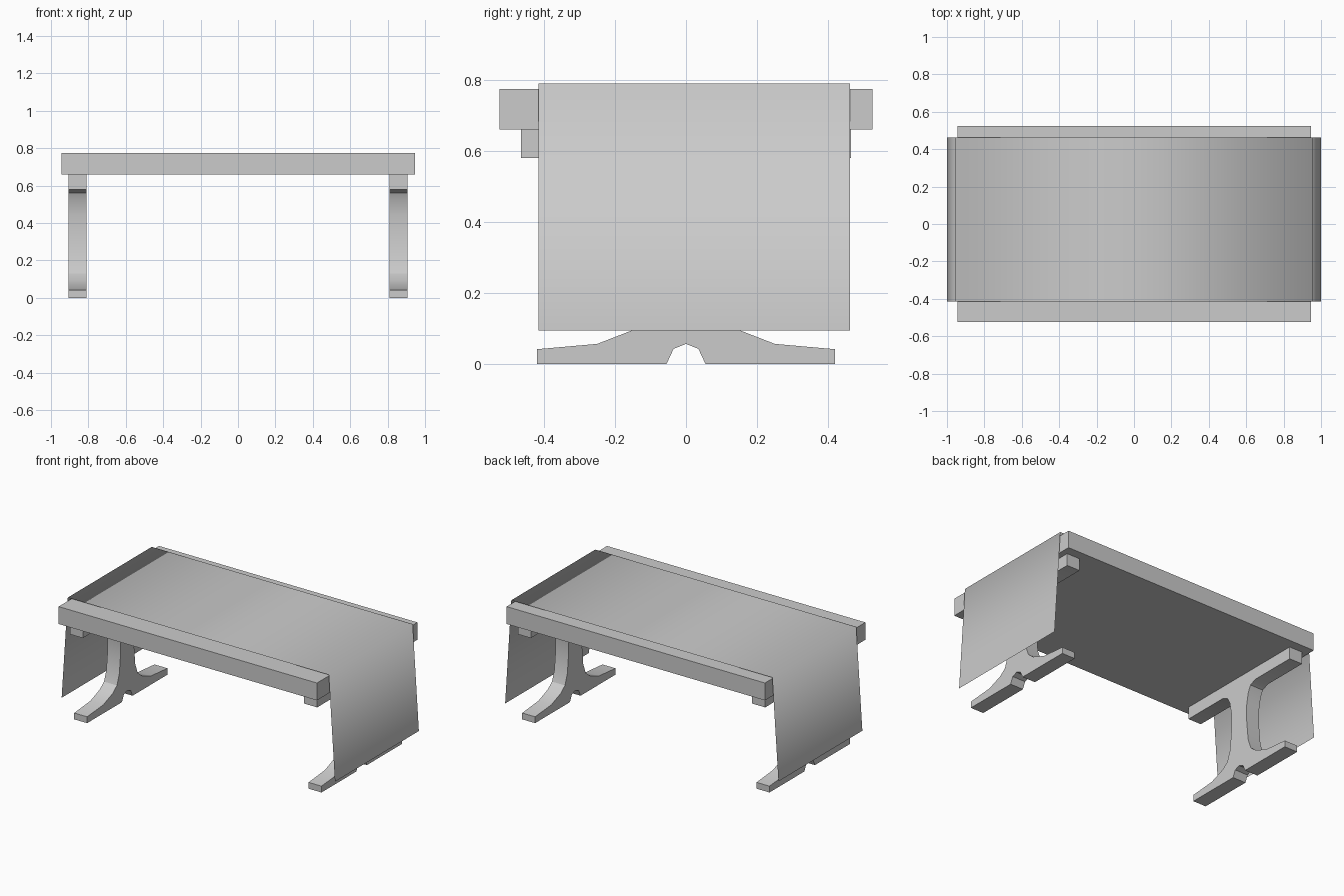
import bpy

if "Cube" in bpy.data.objects:
    bpy.data.objects.remove(bpy.data.objects["Cube"])


def make_mesh(name, verts, faces):
    me = bpy.data.meshes.new(name)
    me.from_pydata(verts, [], faces)
    me.update()
    ob = bpy.data.objects.new(name, me)
    bpy.context.collection.objects.link(ob)
    return ob


def extrude_x(name, profile, x0, x1):
    """Solid made by extruding a closed (y, z) outline along x."""
    n = len(profile)
    verts = [(x, y, z) for x in (x0, x1) for y, z in profile]
    faces = [tuple(range(n))[::-1], tuple(range(n, 2 * n))]
    faces += [(i, (i + 1) % n, n + (i + 1) % n, n + i) for i in range(n)]
    return make_mesh(name, verts, faces)


def smooth(ob, angle):
    bpy.ops.object.select_all(action='DESELECT')
    ob.select_set(True)
    bpy.context.view_layer.objects.active = ob
    bpy.ops.object.shade_smooth_by_angle(angle=angle)


# Table top slab
extrude_x("table_top", [(-0.525, 0.66), (0.525, 0.66), (0.525, 0.775), (-0.525, 0.775)],
          -0.945, 0.945)

# Trestle legs: half outline from the foot arch up to the crossbar, mirrored in y
half = [(0.055, 0), (0.42, 0), (0.42, 0.042), (0.25, 0.057), (0.152, 0.095),
        (0.108, 0.13), (0.083, 0.2), (0.07, 0.33), (0.07, 0.44), (0.085, 0.52),
        (0.105, 0.56), (0.15, 0.58), (0.465, 0.58), (0.465, 0.66)]
arch = [(-0.035, 0.043), (0, 0.057), (0.035, 0.043)]
outline = arch + half + [(-y, z) for y, z in reversed(half)]
for side, x0 in (("left", -0.905), ("right", 0.81)):
    leg = extrude_x(side + "_trestle_leg", outline, x0, x0 + 0.095)
    smooth(leg, 0.45)

# Cloth runner: thin sheet over the top, hanging down both ends
path = [(-1.0, 0.115), (-0.955, 0.79), (0.955, 0.79), (1.0, 0.095)]
verts = [(x, y, z) for x, z in path for y in (-0.415, 0.462)]
cloth = make_mesh("cloth_runner", verts,
                  [(2 * i, 2 * i + 2, 2 * i + 3, 2 * i + 1) for i in range(3)])
for p in cloth.data.polygons:
    p.use_smooth = True
